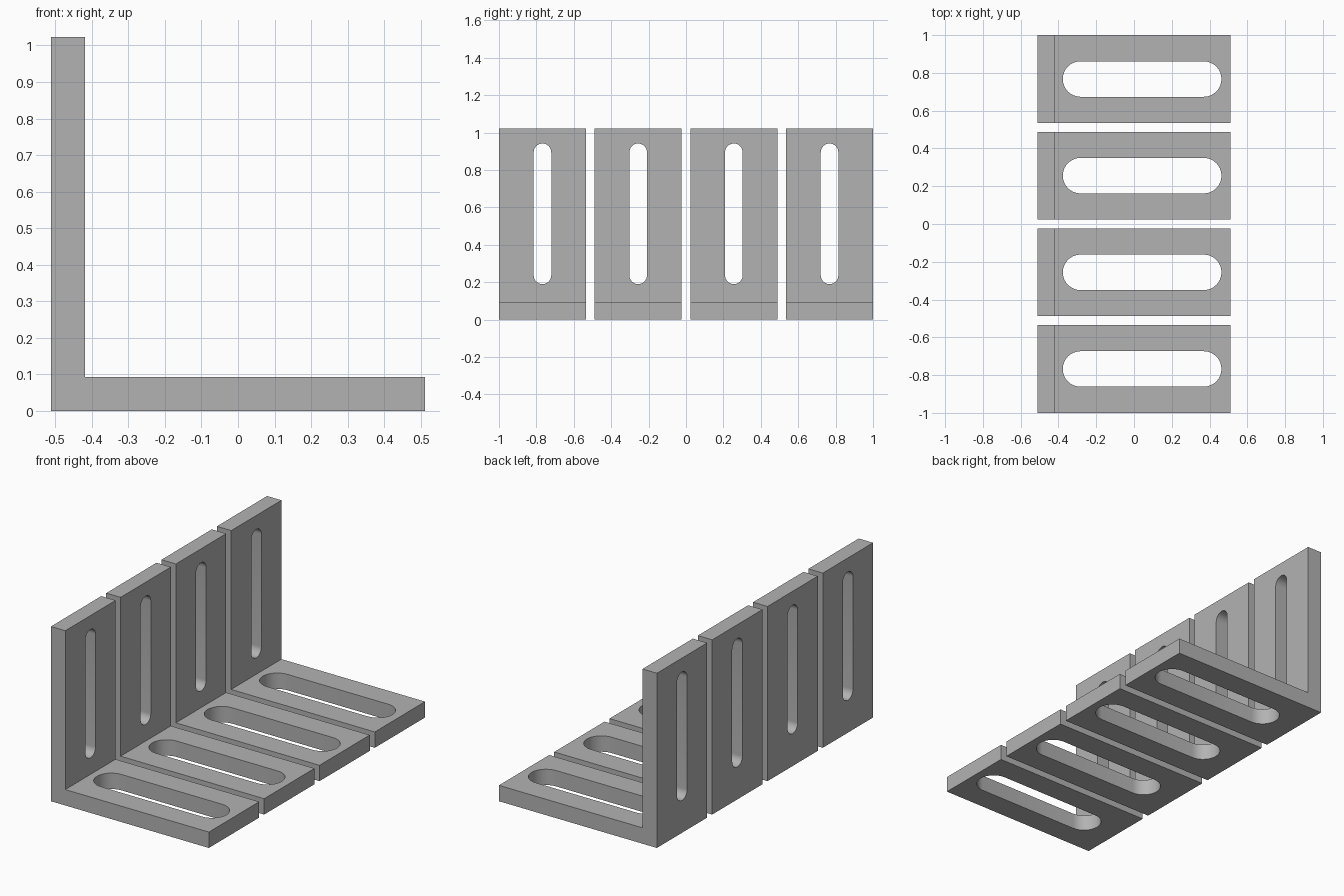
import bpy
import bmesh
from math import pi, cos, sin, radians
from mathutils import Matrix, Vector

if "Cube" in bpy.data.objects:
    bpy.data.objects.remove(bpy.data.objects["Cube"], do_unlink=True)

UNIT = 2 / 43              # four brackets ten units wide, three gaps of one
HALF = 11 * UNIT           # half the leg length
THICK = 2 * UNIT
WIDTH = 10 * UNIT
PITCH = 11 * UNIT

steel = bpy.data.materials.new("grey steel")
steel.use_nodes = True
steel.diffuse_color = (0.45, 0.45, 0.45, 1)
steel.node_tree.nodes["Principled BSDF"].inputs["Base Color"].default_value = (0.45, 0.45, 0.45, 1)


def prism(name, points, direction):
    """Extrude a closed outline along a direction."""
    bm = bmesh.new()
    face = bm.faces.new([bm.verts.new(p) for p in points])
    grown = bmesh.ops.extrude_face_region(bm, geom=[face])["geom"]
    bmesh.ops.translate(bm, vec=direction, verts=[v for v in grown if isinstance(v, bmesh.types.BMVert)])
    bmesh.ops.recalc_face_normals(bm, faces=bm.faces)
    mesh = bpy.data.meshes.new(name)
    bm.to_mesh(mesh)
    bm.free()
    mesh.materials.append(steel)
    obj = bpy.data.objects.new(name, mesh)
    bpy.context.collection.objects.link(obj)
    return obj


def slot_outline(start, end, radius, steps=16):
    """Rounded slot lying along x, from start to end."""
    points = []
    for centre, first in ((end - radius, -pi / 2), (start + radius, pi / 2)):
        for i in range(steps + 1):
            a = first + pi * i / steps
            points.append(Vector((centre + radius * cos(a), radius * sin(a), 0)))
    return points


def cut(obj, cutter):
    """Subtract the cutter and discard it."""
    mod = obj.modifiers.new("slot", "BOOLEAN")
    mod.operation = "DIFFERENCE"
    mod.solver = "EXACT"
    mod.object = cutter
    bpy.context.view_layer.objects.active = obj
    bpy.ops.object.modifier_apply(modifier=mod.name)
    bpy.data.objects.remove(cutter, do_unlink=True)


# L-shaped bracket
inner = -HALF + THICK
profile = [(-HALF, 0), (HALF, 0), (HALF, THICK), (inner, THICK), (inner, 2 * HALF), (-HALF, 2 * HALF)]
bracket = prism("bracket_1", [(x, -WIDTH / 2, z) for x, z in profile], (0, WIDTH, 0))

# Wide slot through the base leg
base = [p + Vector((0, 0, -0.1)) for p in slot_outline(-0.377, 0.463, 0.094)]
cut(bracket, prism("base_slot", base, (0, 0, 0.3)))

# Narrow slot through the upright leg
turn = Matrix.Rotation(-pi / 2, 4, "Y")
upright = [turn @ p + Vector((-HALF - 0.1, 0, 0)) for p in slot_outline(0.19, 0.942, 0.047)]
cut(bracket, prism("upright_slot", upright, (0.3, 0, 0)))

bpy.ops.object.select_all(action="DESELECT")
bracket.select_set(True)
bpy.context.view_layer.objects.active = bracket
bpy.ops.object.shade_smooth_by_angle(angle=radians(30))

# Row of four identical brackets
for i in range(4):
    item = bracket if i == 0 else bracket.copy()
    if i:
        item.name = f"bracket_{i + 1}"
        bpy.context.collection.objects.link(item)
    item.location.y = (i - 1.5) * PITCH
